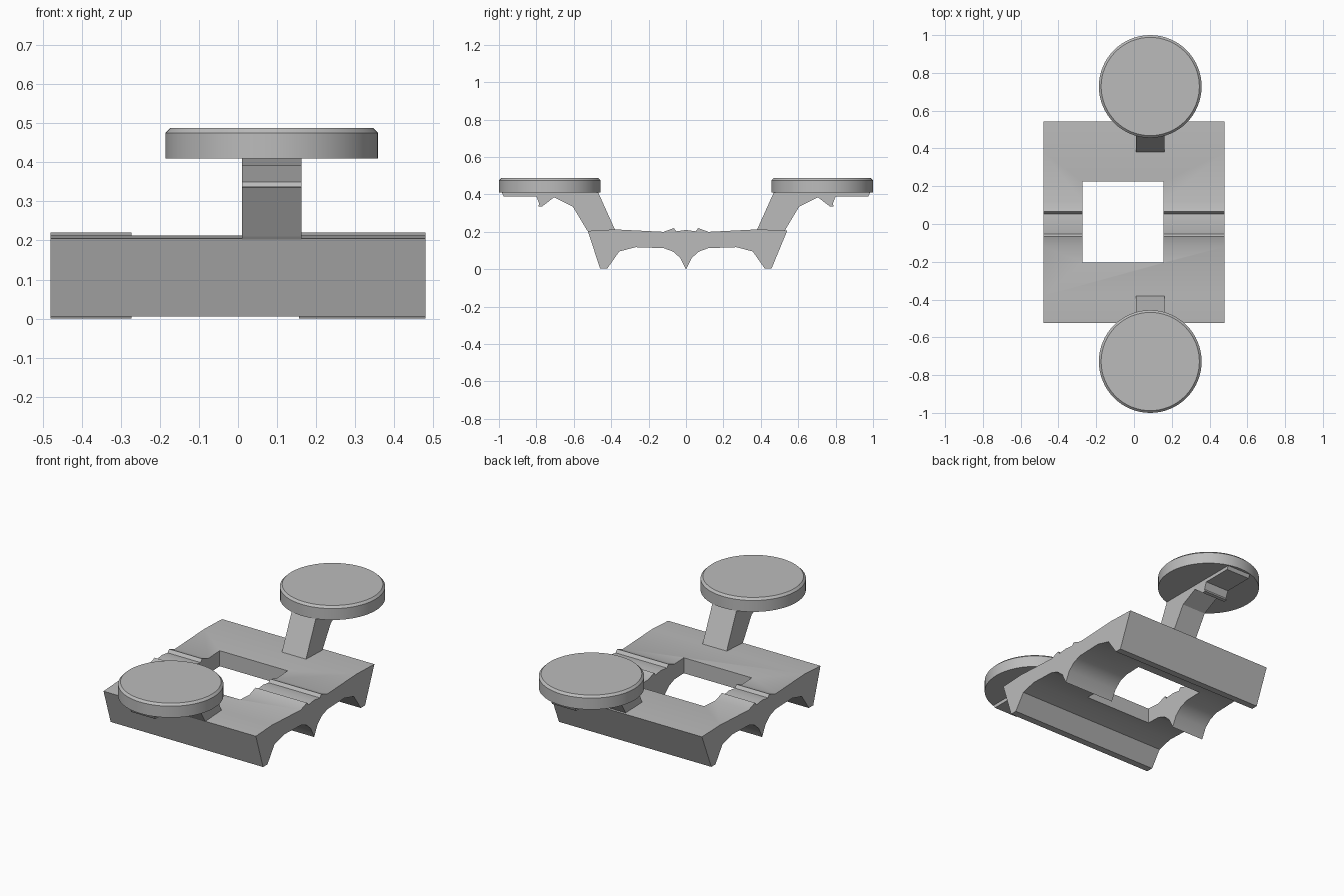
import bpy, bmesh, math

cube = bpy.data.objects.get("Cube")
if cube:
    bpy.data.objects.remove(cube, do_unlink=True)

grey = bpy.data.materials.new("plain grey")
grey.use_nodes = True
grey.diffuse_color = (0.5, 0.5, 0.5, 1)
grey.node_tree.nodes["Principled BSDF"].inputs["Base Color"].default_value = (0.5, 0.5, 0.5, 1)


def make_object(name, bm):
    bmesh.ops.recalc_face_normals(bm, faces=bm.faces)
    mesh = bpy.data.meshes.new(name)
    bm.to_mesh(mesh)
    bm.free()
    mesh.materials.append(grey)
    obj = bpy.data.objects.new(name, mesh)
    bpy.context.collection.objects.link(obj)
    return obj


def activate(obj):
    bpy.ops.object.select_all(action='DESELECT')
    obj.select_set(True)
    bpy.context.view_layer.objects.active = obj


def smooth(obj, angle):
    activate(obj)
    bpy.ops.object.shade_smooth_by_angle(angle=math.radians(angle))


def extrude_profile(name, points, x0, x1):
    """Extrude a y-z outline along x."""
    bm = bmesh.new()
    face = bm.faces.new([bm.verts.new((x0, y, z)) for y, z in points])
    result = bmesh.ops.extrude_face_region(bm, geom=[face])
    verts = [g for g in result["geom"] if isinstance(g, bmesh.types.BMVert)]
    bmesh.ops.translate(bm, verts=verts, vec=(x1 - x0, 0, 0))
    return make_object(name, bm)


# Base: arched underside with three feet, ridged top
top = [(-0.525, 0.205), (-0.38, 0.213), (-0.12, 0.2), (-0.065, 0.22), (-0.052, 0.203),
       (0, 0.21), (0.052, 0.203), (0.065, 0.22), (0.12, 0.2), (0.38, 0.213), (0.542, 0.208)]
underside = [(0.458, 0.005), (0.42, 0.005), (0.357, 0.095), (0.27, 0.118), (0.12, 0.113),
             (0.07, 0.095), (0.03, 0.06), (0, 0),
             (-0.03, 0.06), (-0.07, 0.095), (-0.12, 0.113), (-0.27, 0.118),
             (-0.357, 0.095), (-0.42, 0.005), (-0.46, 0.005)]
base = extrude_profile("base", top + underside, -0.48, 0.48)

# Rectangular opening through the base
cutter = extrude_profile("opening_cutter", [(-0.203, -1), (0.224, -1), (0.224, 1), (-0.203, 1)],
                         -0.272, 0.156)
cutter.hide_render = True
cut = base.modifiers.new("opening", 'BOOLEAN')
cut.operation = 'DIFFERENCE'
cut.solver = 'EXACT'
cut.object = cutter
activate(base)
bpy.ops.object.modifier_apply(modifier=cut.name)
bpy.data.objects.remove(cutter, do_unlink=True)
smooth(base, 25)

# Arm outline: distance from the middle, height
arm = [(0.40, 0.17), (0.38, 0.212), (0.47, 0.412), (0.985, 0.412), (0.975, 0.39),
       (0.80, 0.39), (0.785, 0.35), (0.79, 0.337), (0.77, 0.335), (0.705, 0.385),
       (0.605, 0.335), (0.53, 0.21), (0.50, 0.17)]

for side, sign in (("front", -1), ("back", 1)):
    extrude_profile(side + "_arm", [(sign * d, z) for d, z in arm], 0.01, 0.162)

    # Round pad with a chamfered top rim
    bm = bmesh.new()
    bmesh.ops.create_cone(bm, cap_ends=True, segments=64, radius1=0.272, radius2=0.272, depth=0.077)
    rim = [e for e in bm.edges if all(v.co.z > 0 for v in e.verts)]
    bmesh.ops.bevel(bm, geom=rim, offset=0.012, segments=1, affect='EDGES')
    bmesh.ops.translate(bm, verts=bm.verts, vec=(0.086, sign * 0.728, 0.4485))
    smooth(make_object(side + "_pad", bm), 30)
